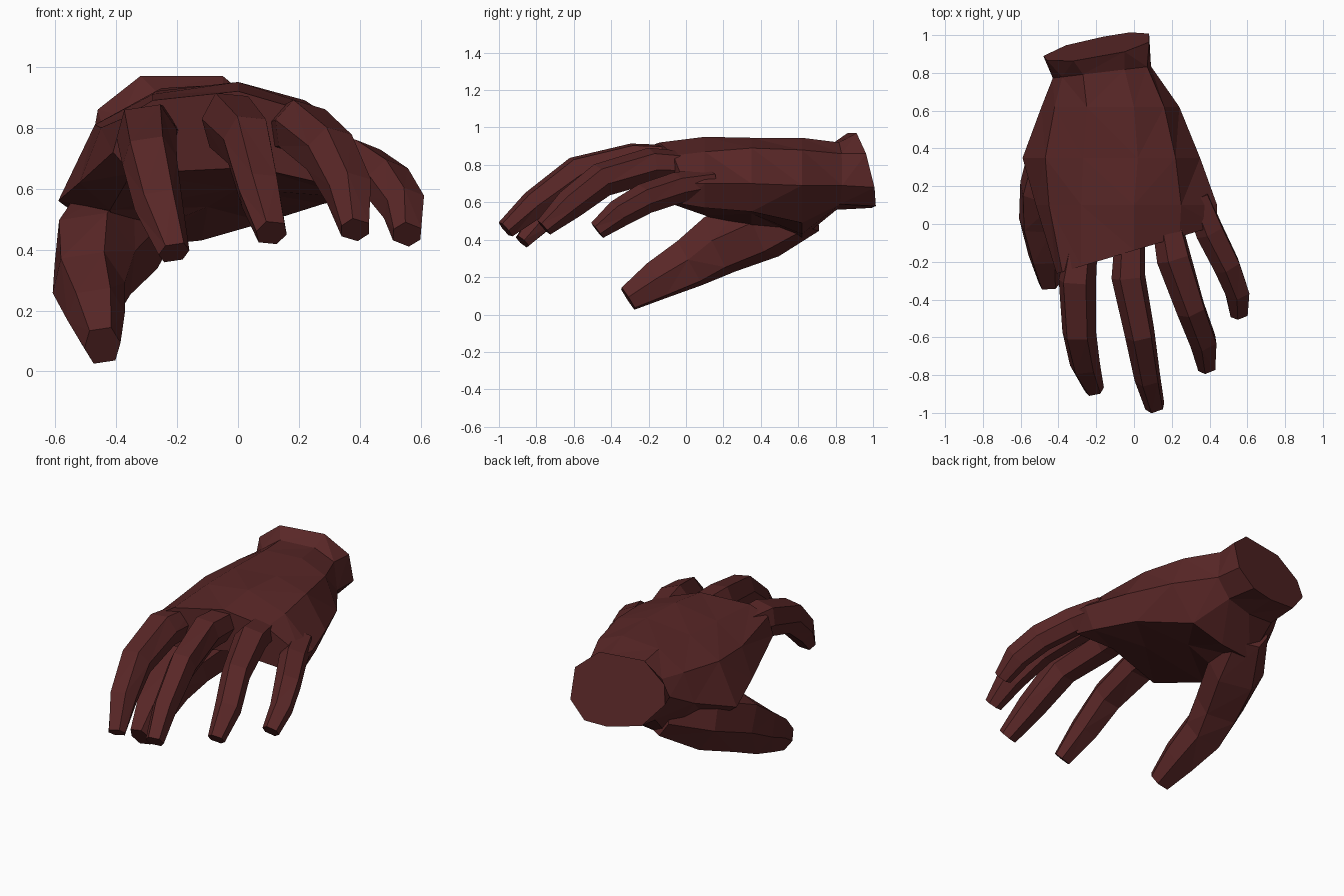
import bpy, bmesh
from mathutils import Vector

if "Cube" in bpy.data.objects:
    bpy.data.objects.remove(bpy.data.objects["Cube"])

skin = bpy.data.materials.new("dark_red_brown")
skin.diffuse_color = (0.10, 0.02, 0.02, 1)
skin.use_nodes = True
skin.node_tree.nodes["Principled BSDF"].inputs["Base Color"].default_value = skin.diffuse_color


def loft(name, rings):
    """Closed flat-shaded skin through rings of equal point count."""
    bm = bmesh.new()
    loops = [[bm.verts.new(p) for p in ring] for ring in rings]
    n = len(loops[0])
    for a, b in zip(loops, loops[1:]):
        for i in range(n):
            j = (i + 1) % n
            bm.faces.new((a[i], a[j], b[j], b[i]))
    bm.faces.new(loops[0])
    bm.faces.new(loops[-1])
    bmesh.ops.triangulate(bm, faces=[f for f in bm.faces if len(f.verts) == 4])
    bmesh.ops.recalc_face_normals(bm, faces=bm.faces)
    mesh = bpy.data.meshes.new(name)
    bm.to_mesh(mesh)
    bm.free()
    mesh.materials.append(skin)
    ob = bpy.data.objects.new(name, mesh)
    bpy.context.collection.objects.link(ob)
    return ob


HEX = [(1, 0), (0.6, 1), (-0.6, 1), (-1, 0), (-0.6, -1), (0.6, -1)]


def digit(name, path, up):
    """Six-sided finger; path rows are x, y, z, half width, half height."""
    pts = [Vector(p[:3]) for p in path]
    rings = []
    for i, (p, row) in enumerate(zip(pts, path)):
        t = (pts[min(i + 1, len(pts) - 1)] - pts[max(i - 1, 0)]).normalized()
        side = t.cross(Vector(up)).normalized()
        top = side.cross(t)
        rings.append([p + side * u * row[3] + top * v * row[4] for u, v in HEX])
    return loft(name, rings)


def slice_ring(y, kx, kz, xz):
    """Palm cross-section on a tilted plane."""
    return [(x, y + kx * (x + 0.2) + kz * (z - 0.75), z) for x, z in xz]


# Palm and flared wrist
palm = loft("hand", [
    slice_ring(0.94, 0.18, -0.25, [(-.48, .75), (-.46, .86), (-.32, .97), (-.05, .97), (.08, .86),
                                   (.08, .68), (-.02, .58), (-.16, .57), (-.36, .61)]),
    slice_ring(0.80, 0.12, 0, [(-.43, .74), (-.38, .84), (-.27, .92), (-.05, .92), (.07, .86),
                               (.09, .69), (.0, .59), (-.16, .56), (-.34, .58)]),
    slice_ring(0.62, 0, 0, [(-.49, .66), (-.42, .83), (-.25, .93), (.0, .945), (.16, .88),
                            (.24, .69), (.09, .49), (-.12, .43), (-.32, .41)]),
    slice_ring(0.35, 0, 0, [(-.59, .56), (-.47, .81), (-.27, .92), (.02, .945), (.22, .89),
                            (.35, .70), (.28, .55), (-.10, .54), (-.40, .42)]),
    slice_ring(0.10, 0, 0, [(-.52, .62), (-.45, .80), (-.28, .91), (.0, .95), (.25, .87),
                            (.44, .70), (.38, .57), (.0, .60), (-.42, .53)]),
    slice_ring(-0.20, 0.3, 0, [(-.41, .72), (-.38, .83), (-.28, .89), (.0, .92), (.24, .85),
                               (.44, .70), (.40, .59), (.05, .67), (-.35, .65)]),
])

# Four fingers and the thumb
digits = [
    digit("index_finger", [(-.27, -.08, .78, .08, .08), (-.30, -.30, .78, .10, .09),
                           (-.29, -.57, .69, .09, .085), (-.26, -.74, .54, .08, .07),
                           (-.21, -.875, .39, .052, .04)], (-.15, 0, 1)),
    digit("middle_finger", [(-.02, -.05, .82, .08, .08), (-.03, -.28, .82, .09, .09),
                            (.03, -.58, .755, .08, .085), (.07, -.81, .59, .07, .07),
                            (.11, -.965, .455, .053, .045)], (.1, 0, 1)),
    digit("ring_finger", [(.17, .02, .79, .08, .07), (.21, -.18, .80, .095, .08),
                          (.30, -.45, .72, .08, .08), (.365, -.62, .59, .075, .07),
                          (.385, -.76, .465, .05, .042)], (.3, 0, 1)),
    digit("little_finger", [(.33, .14, .71, .07, .06), (.40, -.04, .68, .08, .07),
                            (.49, -.22, .62, .075, .07), (.545, -.36, .54, .065, .065),
                            (.555, -.475, .45, .05, .042)], (.4, 0, 1)),
    digit("thumb", [(-.28, .66, .55, .11, .10), (-.39, .42, .47, .16, .155),
                    (-.47, .18, .375, .14, .15), (-.49, .02, .275, .12, .125),
                    (-.465, -.16, .18, .095, .10), (-.445, -.31, .085, .06, .065)], (-.15, 0, 1)),
]

# Merge everything into one continuous skin
bpy.context.view_layer.objects.active = palm
for part in digits:
    mod = palm.modifiers.new("merge_" + part.name, 'BOOLEAN')
    mod.operation = 'UNION'
    mod.solver = 'EXACT'
    mod.object = part
    bpy.ops.object.modifier_apply(modifier=mod.name)
    bpy.data.objects.remove(part)
